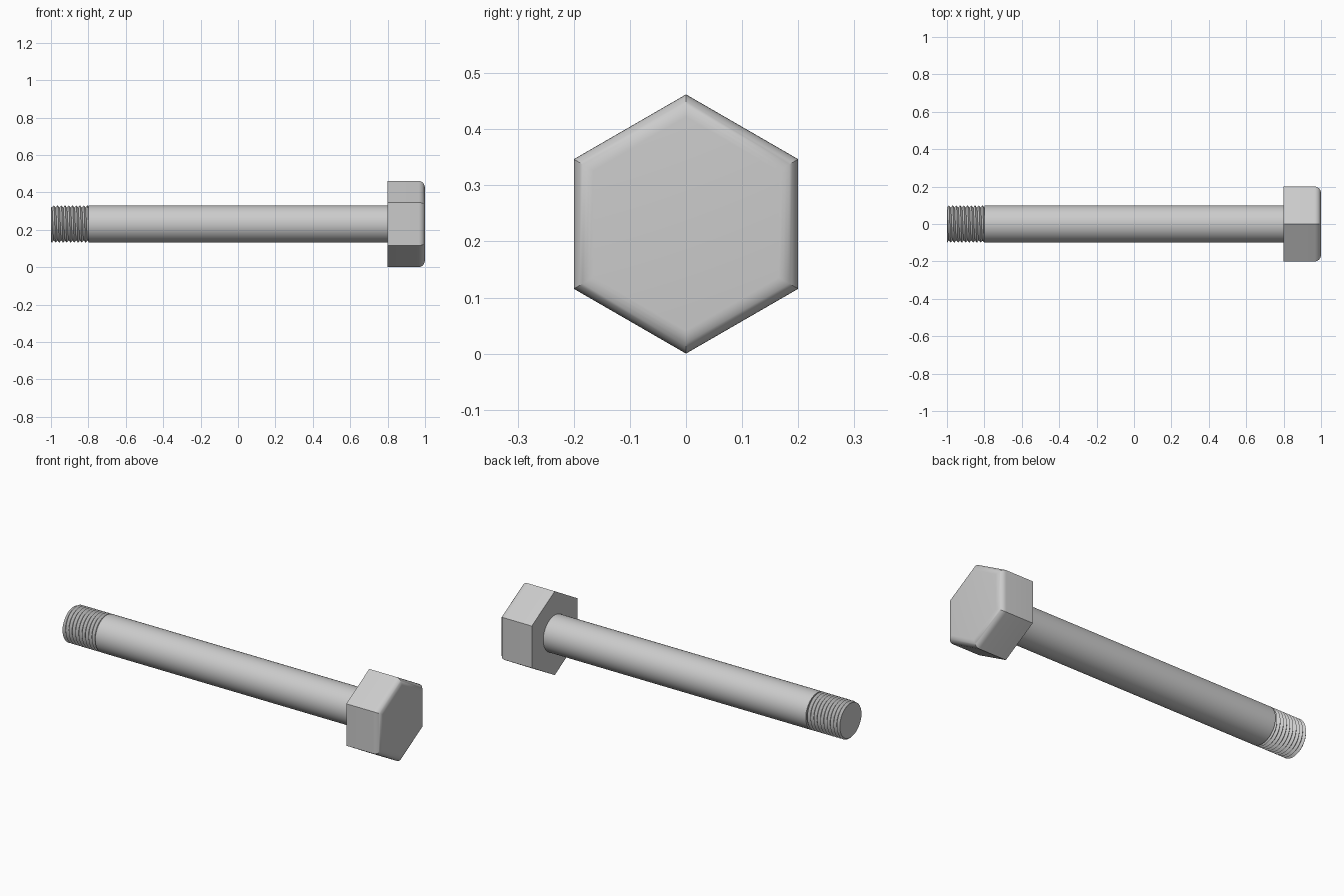
import bpy, bmesh
from math import sin, cos, pi, tau, radians

cube = bpy.data.objects.get("Cube")
if cube:
    bpy.data.objects.remove(cube)

AXIS_Z = 0.231        # height of the bolt axis
SHAFT_R = 0.1
SEG = 64

steel = bpy.data.materials.new("light grey steel")
steel.use_nodes = True
grey = (0.6, 0.6, 0.6, 1)
steel.diffuse_color = grey
steel.node_tree.nodes["Principled BSDF"].inputs["Base Color"].default_value = grey


def finish(name, bm, angle=30):
    """Close the ends, tidy the normals and turn the bmesh into an object."""
    bmesh.ops.remove_doubles(bm, verts=bm.verts, dist=1e-5)
    bmesh.ops.holes_fill(bm, edges=[e for e in bm.edges if e.is_boundary], sides=0)
    bmesh.ops.recalc_face_normals(bm, faces=bm.faces)
    mesh = bpy.data.meshes.new(name)
    bm.to_mesh(mesh)
    bm.free()
    mesh.materials.append(steel)
    obj = bpy.data.objects.new(name, mesh)
    obj.location.z = AXIS_Z
    bpy.context.collection.objects.link(obj)
    bpy.ops.object.select_all(action='DESELECT')
    obj.select_set(True)
    bpy.context.view_layer.objects.active = obj
    bpy.ops.object.shade_smooth_by_angle(angle=radians(angle))


def skin(name, rows, cols, point, angle=30):
    """Skin a tube along x; point(row, turn) gives x and radius."""
    bm = bmesh.new()
    grid = []
    for i in range(rows):
        line = []
        for j in range(cols + 1):
            x, r = point(i, j / cols)
            a = tau * j / cols
            line.append(bm.verts.new((x, r * cos(a), r * sin(a))))
        grid.append(line)
    for a, b in zip(grid, grid[1:]):
        for j in range(cols):
            bm.faces.new((a[j], a[j + 1], b[j + 1], b[j]))
    finish(name, bm, angle)


# Hexagonal head with a rounded outer rim
FILLET, STEPS = 0.035, 8


def head_point(i, turn):
    if i == 0:
        x, apothem = 0.8, 0.2
    else:
        t = (i - 1) / STEPS * pi / 2
        x = 1 - FILLET + FILLET * sin(t)
        apothem = 0.2 - FILLET * (1 - cos(t))
    return x, apothem / cos(pi / 6)


def hex_head():
    bm = bmesh.new()
    rings = []
    for i in range(STEPS + 2):
        x, r = head_point(i, 0)
        rings.append([bm.verts.new((x, r * sin(k * tau / 6), r * cos(k * tau / 6)))
                      for k in range(6)])
    for a, b in zip(rings, rings[1:]):
        for k in range(6):
            n = (k + 1) % 6
            bm.faces.new((a[k], a[n], b[n], b[k]))
    finish("hex_head", bm)


hex_head()

# Plain round shaft
skin("shaft", 2, SEG, lambda i, turn: (-0.8 + 1.6 * i, SHAFT_R))

# Helical thread at the tip: crest and root lines wind around the axis
PITCH, DEPTH = 0.02, 0.012


def thread_point(i, turn):
    x = -1 + PITCH * ((i - 2) / 2 + turn)
    x = min(max(x, -1), -0.8)
    phase = ((x + 1) / PITCH - turn) % 1
    return x, SHAFT_R - DEPTH * abs(1 - 2 * phase)


skin("thread", 24, SEG, thread_point)
